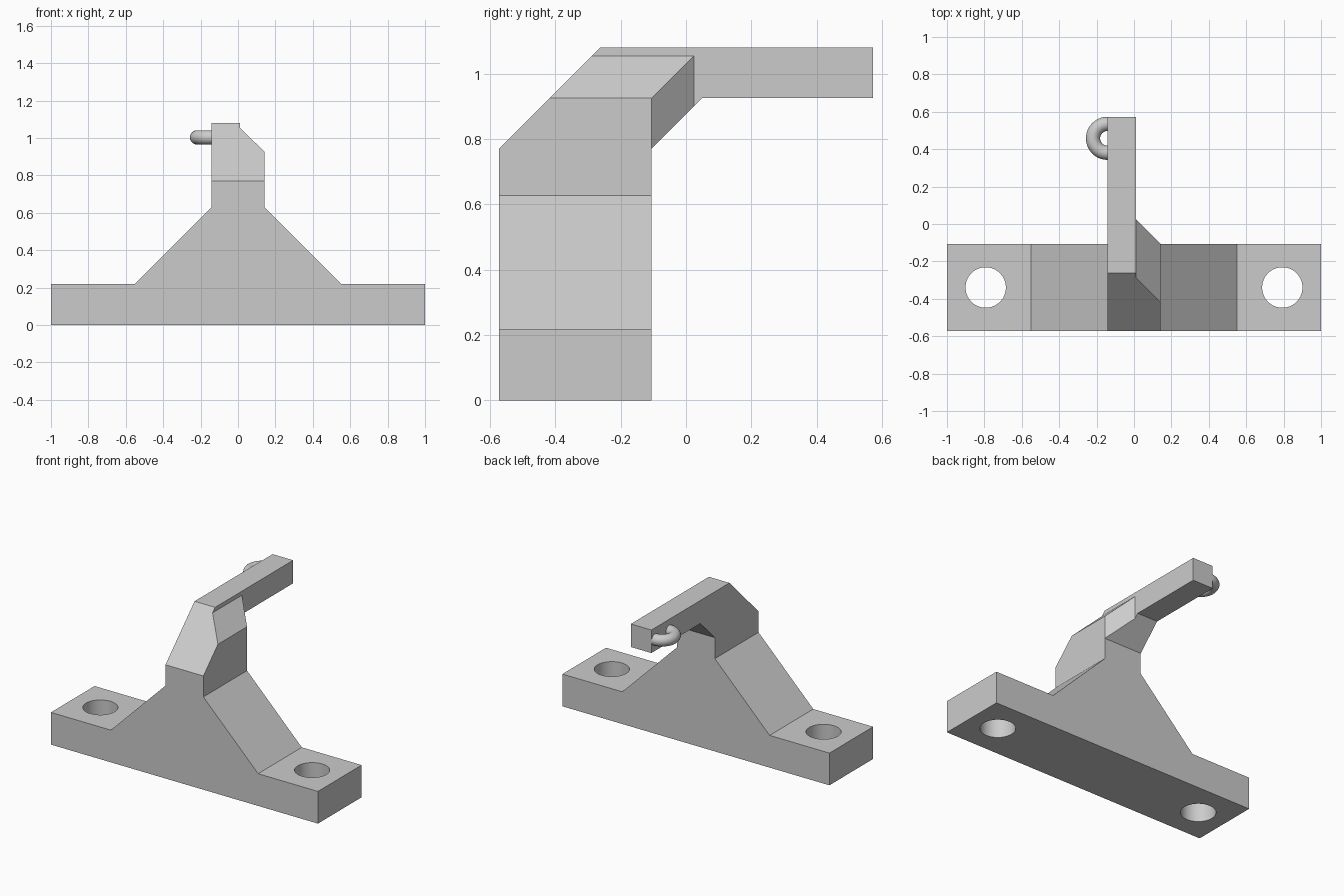
import bpy, bmesh, math
from mathutils import Matrix, Vector

cube = bpy.data.objects.get("Cube")
if cube:
    bpy.data.objects.remove(cube, do_unlink=True)

# one plain grey
GREY = 0.6
mat = bpy.data.materials.new("plain grey")
mat.use_nodes = True
mat.diffuse_color = (GREY, GREY, GREY, 1)
mat.node_tree.nodes["Principled BSDF"].inputs["Base Color"].default_value = (GREY, GREY, GREY, 1)

# shared dimensions
FRONT, BACK, TIP = -0.573, -0.106, 0.573
HALF, STEP = 0.142, 0.012          # neck half width, right edge of the arm
BASE, WAIST, NECK = 0.218, 0.628, 0.77
UNDER, RIDGE, TOP = 0.925, 1.054, 1.081
MID = (FRONT + BACK) / 2


def make_object(name, bm):
    bmesh.ops.recalc_face_normals(bm, faces=bm.faces)
    mesh = bpy.data.meshes.new(name)
    bm.to_mesh(mesh)
    bm.free()
    mesh.materials.append(mat)
    obj = bpy.data.objects.new(name, mesh)
    bpy.context.collection.objects.link(obj)
    return obj


def extrude(name, points, offset):
    bm = bmesh.new()
    face = bm.faces.new([bm.verts.new(p) for p in points])
    side = bmesh.ops.extrude_face_region(bm, geom=[face])["geom"]
    bmesh.ops.translate(bm, vec=offset, verts=[v for v in side if isinstance(v, bmesh.types.BMVert)])
    return make_object(name, bm)


def combine(target, tool, operation):
    mod = target.modifiers.new(tool.name, "BOOLEAN")
    mod.operation, mod.solver, mod.object = operation, "EXACT", tool
    tool.hide_render = True
    bpy.context.view_layer.objects.active = target
    bpy.ops.object.modifier_apply(modifier=mod.name)
    bpy.data.objects.remove(tool, do_unlink=True)


# foot and tapered pedestal
half = [(1, 0), (1, BASE), (HALF + WAIST - BASE, BASE), (HALF, WAIST), (HALF, NECK)]
outline = half + [(-x, z) for x, z in reversed(half)]
bracket = extrude("bracket_body", [(x, FRONT, z) for x, z in outline], (0, BACK - FRONT, 0))

# bent arm reaching backwards
side = [(FRONT, NECK), (FRONT + TOP - NECK, TOP), (TIP, TOP), (TIP, UNDER),
        (BACK + UNDER - NECK, UNDER), (BACK, NECK)]
arm = extrude("arm", [(-HALF, y, z) for y, z in side], (HALF + STEP, 0, 0))

# chamfered shoulder beside the arm
reach = HALF - STEP
bm = bmesh.new()
for x, y, z in [(HALF, FRONT, NECK), (HALF, FRONT + UNDER - NECK, UNDER),
                (HALF, BACK, UNDER), (HALF, BACK, NECK),
                (STEP, FRONT, NECK), (STEP, FRONT + RIDGE - NECK, RIDGE),
                (STEP, BACK + reach, RIDGE), (STEP, BACK + reach, NECK + reach),
                (STEP, BACK, NECK)]:
    bm.verts.new((x, y, z))
bmesh.ops.convex_hull(bm, input=bm.verts)
shoulder = make_object("shoulder", bm)

combine(bracket, arm, "UNION")
combine(bracket, shoulder, "UNION")

# bolt holes
for s in (-1, 1):
    bm = bmesh.new()
    bmesh.ops.create_cone(bm, cap_ends=True, segments=64, radius1=0.108, radius2=0.108,
                          depth=1, matrix=Matrix.Translation((s * 0.793, MID, 0)))
    combine(bracket, make_object("hole_cutter", bm), "DIFFERENCE")

# merge coplanar faces, keep edges crisp
bm = bmesh.new()
bm.from_mesh(bracket.data)
bmesh.ops.remove_doubles(bm, verts=bm.verts, dist=0.0005)
bmesh.ops.dissolve_limit(bm, angle_limit=math.radians(1), verts=bm.verts, edges=bm.edges)
bm.to_mesh(bracket.data)
bm.free()

# half ring on the side of the arm tip
bpy.ops.mesh.primitive_torus_add(major_segments=64, minor_segments=32,
                                 major_radius=0.077, minor_radius=0.038,
                                 location=(-HALF, 0.458, 1.003))
ring = bpy.context.object
ring.name = "side_loop"
ring.data.materials.append(mat)
bm = bmesh.new()
bm.from_mesh(ring.data)
bmesh.ops.bisect_plane(bm, geom=bm.verts[:] + bm.edges[:] + bm.faces[:],
                       plane_co=Vector((0.005, 0, 0)), plane_no=Vector((1, 0, 0)), clear_outer=True)
bm.to_mesh(ring.data)
bm.free()

for obj in (bracket, ring):
    bpy.ops.object.select_all(action="DESELECT")
    obj.select_set(True)
    bpy.context.view_layer.objects.active = obj
    bpy.ops.object.shade_smooth_by_angle(angle=math.radians(30))
